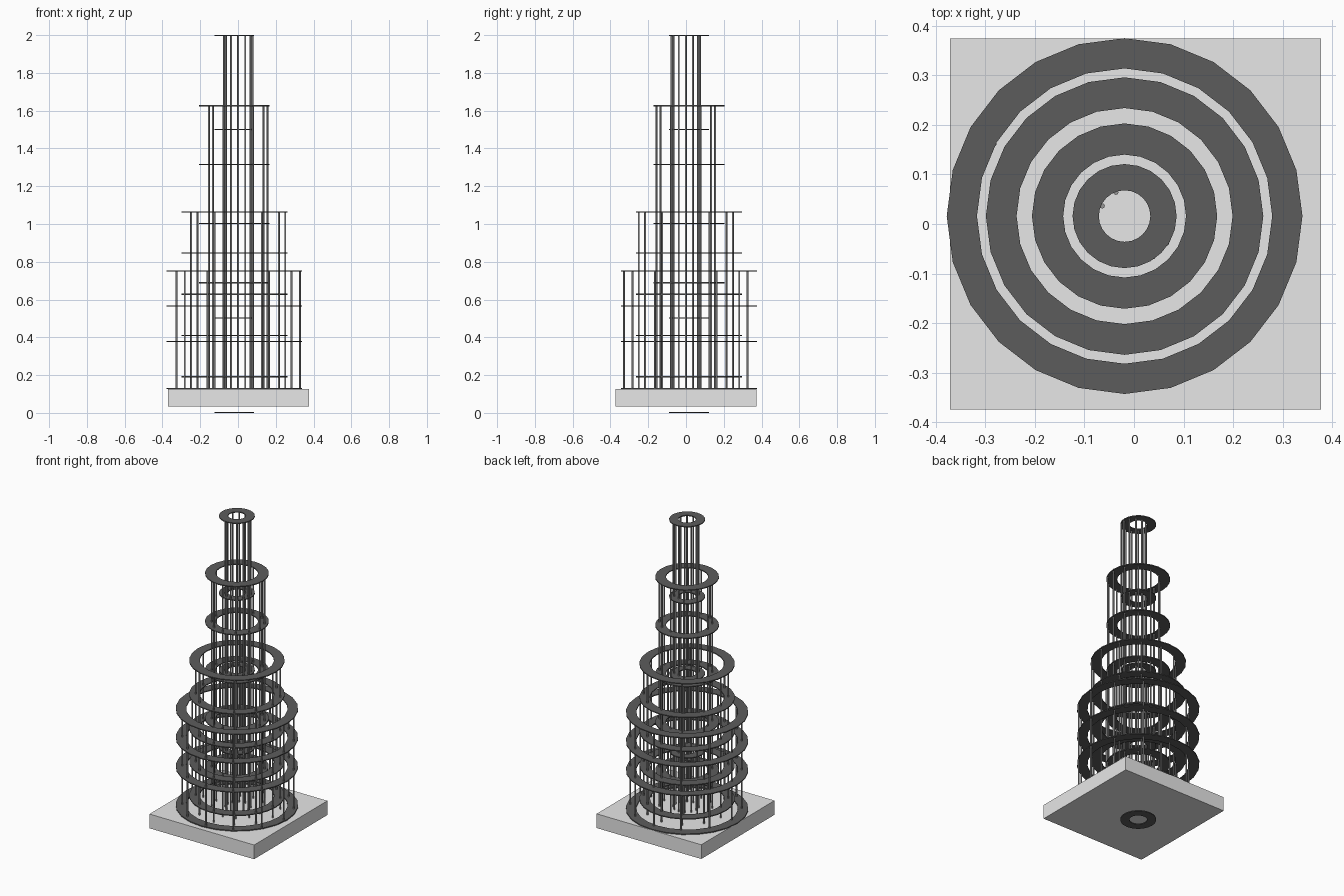
import bpy, bmesh, math

if "Cube" in bpy.data.objects:
    bpy.data.objects.remove(bpy.data.objects["Cube"])


def material(name, grey):
    m = bpy.data.materials.new(name)
    m.diffuse_color = (grey, grey, grey, 1)
    m.use_nodes = True
    m.node_tree.nodes["Principled BSDF"].inputs["Base Color"].default_value = m.diffuse_color
    return m


DARK = material("dark steel", 0.107)
ROD = material("mid grey steel", 0.3)
PALE = material("pale concrete", 0.8)


def finish(name, bm, mat, smooth=False):
    bmesh.ops.recalc_face_normals(bm, faces=bm.faces[:])
    for f in bm.faces:
        f.smooth = smooth and len(f.verts) == 4
    mesh = bpy.data.meshes.new(name)
    bm.to_mesh(mesh)
    bm.free()
    mesh.materials.append(mat)
    obj = bpy.data.objects.new(name, mesh)
    bpy.context.collection.objects.link(obj)
    return obj


def add_ring(bm, z, inner, outer, cx=-0.019, cy=0.016, thick=0.006, sides=24):
    # flat washer centred on height z
    loops = []
    for r, h in ((inner, -1), (outer, -1), (outer, 1), (inner, 1)):
        loops.append([bm.verts.new((cx + r * math.cos(math.tau * i / sides),
                                    cy + r * math.sin(math.tau * i / sides),
                                    z + h * thick / 2)) for i in range(sides)])
    for k in range(4):
        a, b = loops[k], loops[(k + 1) % 4]
        for i in range(sides):
            j = (i + 1) % sides
            bm.faces.new((a[i], a[j], b[j], b[i]))


def add_rod(bm, x, y, z0, z1, radius=0.005, sides=16):
    made = bmesh.ops.create_cone(bm, cap_ends=True, segments=sides, radius1=radius,
                                 radius2=radius, depth=z1 - z0)
    bmesh.ops.translate(bm, verts=made["verts"], vec=(x, y, (z0 + z1) / 2))


# square base slab
bm = bmesh.new()
bmesh.ops.create_cube(bm, size=1)
bmesh.ops.scale(bm, verts=bm.verts[:], vec=(0.748, 0.748, 0.092))
bmesh.ops.translate(bm, verts=bm.verts[:], vec=(0.003, 0, 0.080))
finish("base_slab", bm, PALE)

# nested tiers: name, ring inner/outer radius, rod circle radius, ring heights
TIERS = (
    ("outer", 0.298, 0.359, 0.327, (0.129, 0.378, 0.565, 0.752)),
    ("second", 0.218, 0.280, 0.249, (0.191, 0.409, 0.628, 0.846, 1.064)),
    ("third", 0.124, 0.187, 0.155, (0.378, 0.689, 1.002, 1.315, 1.626)),
    ("core", 0.052, 0.105, 0.075, (0.003, 0.503, 1.002, 1.5, 1.997)),
)
for name, inner, outer, rod_r, heights in TIERS:
    # horizontal rings
    bm = bmesh.new()
    for z in heights:
        add_ring(bm, z, inner, outer)
    finish(name + "_rings", bm, DARK)
    # twelve upright rods
    bm = bmesh.new()
    for i in range(12):
        a = math.tau * i / 12
        add_rod(bm, 0.001 + rod_r * math.cos(a), -0.001 + rod_r * math.sin(a),
                0.122, heights[-1] - 0.003)
    finish(name + "_rods", bm, ROD, smooth=True)
